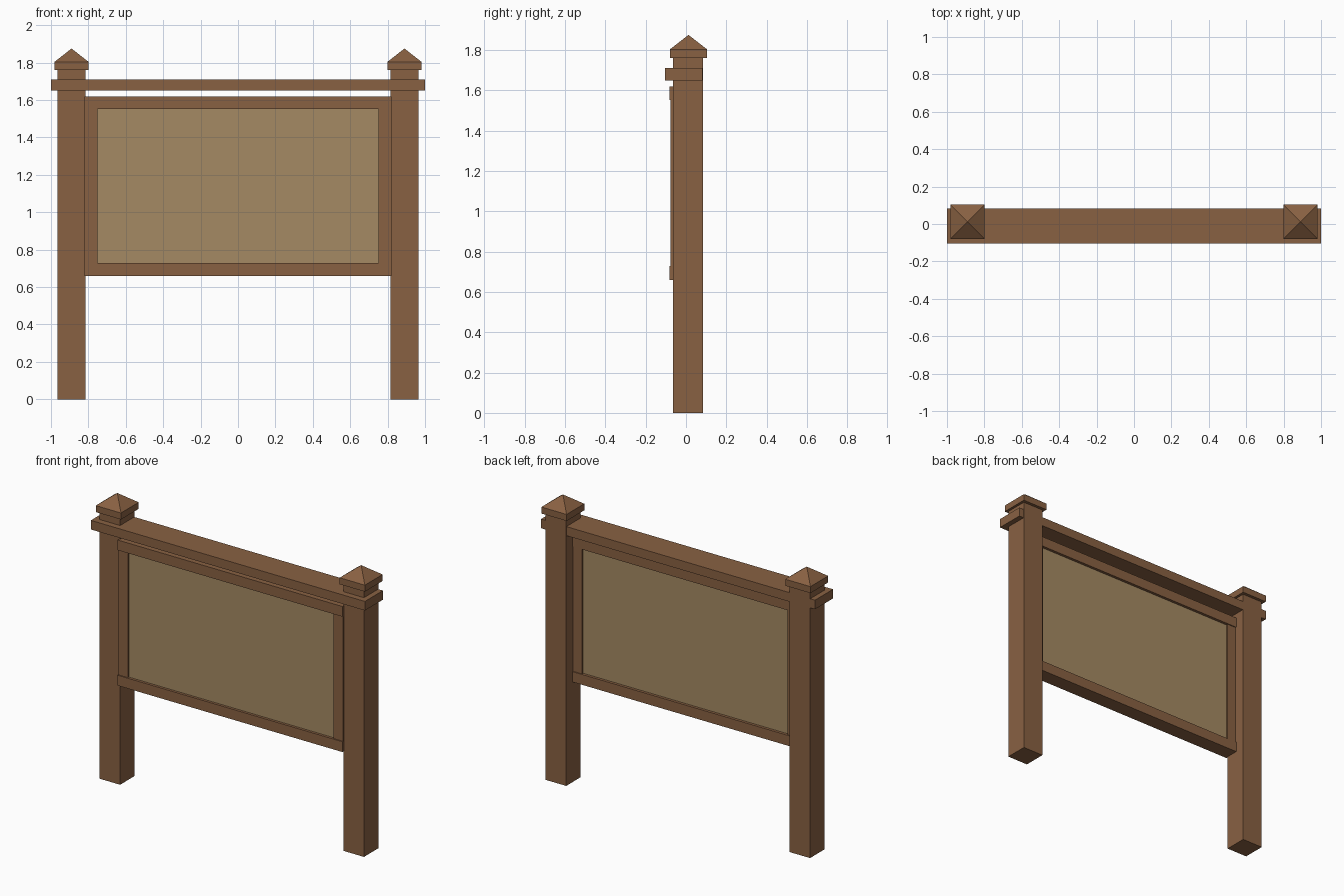
import bpy
import bmesh

if "Cube" in bpy.data.objects:
    bpy.data.objects.remove(bpy.data.objects["Cube"], do_unlink=True)


def make_material(name, rgb):
    mat = bpy.data.materials.new(name)
    mat.use_nodes = True
    mat.diffuse_color = (*rgb, 1)
    mat.node_tree.nodes["Principled BSDF"].inputs["Base Color"].default_value = (*rgb, 1)
    return mat


wood = make_material("brown wood", (0.25, 0.12, 0.055))
board = make_material("tan board", (0.375, 0.255, 0.125))


def add_box(name, xs, ys, zs, mat, peak=None):
    """Box between the given limits; a peak height adds a pyramid on its top."""
    bm = bmesh.new()
    bmesh.ops.create_cube(bm, size=1)
    for v in bm.verts:
        v.co = [lo + (c + 0.5) * (hi - lo) for c, (lo, hi) in zip(v.co, (xs, ys, zs))]
    if peak is not None:
        bm.normal_update()
        top = max(bm.faces, key=lambda f: f.normal.z)
        apex = bmesh.ops.poke(bm, faces=[top])["verts"][0]
        apex.co.z = peak
    mesh = bpy.data.meshes.new(name)
    bm.to_mesh(mesh)
    bm.free()
    mesh.materials.append(mat)
    obj = bpy.data.objects.new(name, mesh)
    bpy.context.collection.objects.link(obj)
    return obj


# Posts with pyramid caps, and the side stiles of the frame
for side, s in (("left", 1), ("right", -1)):
    def span(a, b):
        return sorted((s * a, s * b))
    add_box(side + "_post", span(0.815, 0.965), (-0.065, 0.085), (0, 1.77), wood)
    add_box(side + "_post_cap", span(0.798, 0.982), (-0.08, 0.105), (1.76, 1.803), wood, peak=1.875)
    add_box(side + "_frame_stile", span(0.75, 0.82), (-0.076, 0.012), (0.70, 1.58), wood)

# Top beam running through both posts
add_box("top_beam", (-1, 1), (-0.105, 0.083), (1.65, 1.71), wood)

# Frame rails and the notice board
add_box("upper_frame_rail", (-0.82, 0.82), (-0.083, 0.018), (1.553, 1.62), wood)
add_box("lower_frame_rail", (-0.82, 0.82), (-0.083, 0.018), (0.66, 0.728), wood)
add_box("notice_board", (-0.76, 0.76), (-0.066, 0.0), (0.71, 1.57), board)
